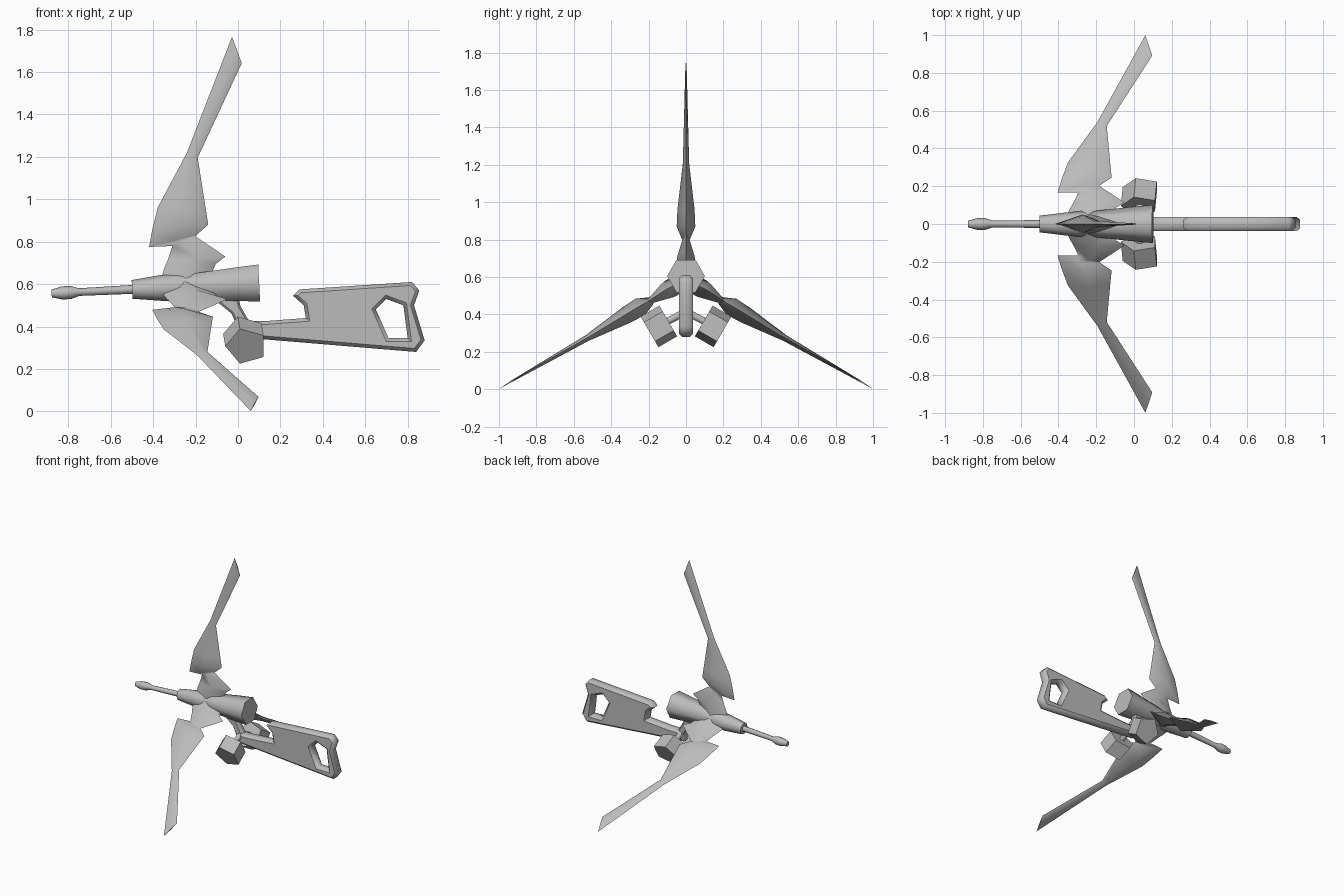
import bpy, bmesh, math
from mathutils import Matrix, Vector

cube = bpy.data.objects.get("Cube")
if cube:
    bpy.data.objects.remove(cube, do_unlink=True)

grey = bpy.data.materials.new("plain_grey")
grey.use_nodes = True
grey.diffuse_color = (0.5, 0.5, 0.5, 1)
grey.node_tree.nodes["Principled BSDF"].inputs["Base Color"].default_value = (0.5, 0.5, 0.5, 1)

# The main axis runs along x and rises slightly to the back
FRAME = Matrix.Translation((0, 0, 0.6)) @ Matrix.Rotation(-0.05, 4, 'Y')


def finish(name, mesh, angle=65):
    obj = bpy.data.objects.new(name, mesh)
    bpy.context.collection.objects.link(obj)
    mesh.materials.clear()
    mesh.materials.append(grey)
    bpy.ops.object.select_all(action='DESELECT')
    obj.select_set(True)
    bpy.context.view_layer.objects.active = obj
    bpy.ops.object.shade_smooth_by_angle(angle=math.radians(angle))
    return obj


def loft(name, rings, matrix=Matrix(), angle=65):
    """Skin a row of equal rings of points and cap both ends."""
    bm = bmesh.new()
    loops = [[bm.verts.new(matrix @ Vector(p)) for p in ring] for ring in rings]
    for a, b in zip(loops, loops[1:]):
        for i in range(len(a)):
            j = (i + 1) % len(a)
            bm.faces.new((a[i], a[j], b[j], b[i]))
    bm.faces.new(loops[0])
    bm.faces.new(loops[-1])
    bmesh.ops.recalc_face_normals(bm, faces=bm.faces)
    mesh = bpy.data.meshes.new(name)
    bm.to_mesh(mesh)
    bm.free()
    return finish(name, mesh, angle)


def lathe(name, profile, sides):
    """Body of revolution along the main axis, from (position, radius) pairs."""
    rings = [[(a, r * math.cos(k * math.tau / sides), r * math.sin(k * math.tau / sides))
              for k in range(sides)] for a, r in profile]
    return loft(name, rings, FRAME)


def plate(name, outlines, half, bevel):
    """Upright bevelled plate in the xz plane; later outlines are holes."""
    curve = bpy.data.curves.new(name, 'CURVE')
    curve.dimensions = '2D'
    curve.fill_mode = 'BOTH'
    curve.extrude = half - bevel
    curve.bevel_depth = bevel
    curve.bevel_resolution = 0
    curve.offset = -bevel
    for outline in outlines:
        spline = curve.splines.new('POLY')
        spline.points.add(len(outline) - 1)
        for point, (x, z) in zip(spline.points, outline):
            point.co = (x, z, 0, 1)
        spline.use_cyclic_u = True
    temp = bpy.data.objects.new(name + "_curve", curve)
    bpy.context.collection.objects.link(temp)
    graph = bpy.context.evaluated_depsgraph_get()
    mesh = bpy.data.meshes.new_from_object(temp.evaluated_get(graph))
    bpy.data.objects.remove(temp, do_unlink=True)
    mesh.transform(Matrix.Rotation(math.pi / 2, 4, 'X'))
    return finish(name, mesh, 50)


# Spike, collar and rear body on the main axis
lathe("front_spike", [(-0.88, 0.018), (-0.83, 0.031), (-0.79, 0.031), (-0.75, 0.018),
                      (-0.48, 0.021)], 8)
lathe("collar", [(-0.5, 0.044), (-0.37, 0.06), (-0.28, 0.068), (-0.1, 0.05)], 8)
lathe("rear_body", [(-0.25, 0.065), (0.0, 0.092), (0.1, 0.101)], 6)

# Three blades around the axis: front edge, back edge, half thickness
ARM = [((-0.37, 0.02), (-0.14, 0.02), 0.05),
       ((-0.34, 0.10), (-0.10, 0.10), 0.05),
       ((-0.325, 0.13), (-0.053, 0.133), 0.043),
       ((-0.30, 0.195), (-0.19, 0.235), 0.018),
       ((-0.41, 0.196), (-0.185, 0.24), 0.022),
       ((-0.39, 0.28), (-0.126, 0.287), 0.05),
       ((-0.36, 0.38), (-0.134, 0.36), 0.046),
       ((-0.21, 0.63), (-0.16, 0.605), 0.017),
       ((0.03, 1.166), (0.07, 1.04), 0.004)]
rings = []
for (fa, fr), (ba, br), t in ARM:
    ma, mr = (fa + ba) / 2, (fr + br) / 2
    rings.append([(fa, 0, fr), (ma, t, mr), (ba, 0, br), (ma, -t, mr)])
for name, turn in (("top_blade", 0), ("left_blade", -121), ("right_blade", 121)):
    loft(name, rings, FRAME @ Matrix.Rotation(math.radians(turn), 4, 'X'))

# Stock with a grip hole, and the strut joining it to the body
stock = [(0.0, 0.425), (0.12, 0.425), (0.32, 0.44), (0.31, 0.50), (0.26, 0.545),
         (0.29, 0.575), (0.82, 0.61), (0.855, 0.57), (0.83, 0.50), (0.88, 0.335),
         (0.84, 0.28), (0.12, 0.34), (0.0, 0.35)]
grip_hole = [(0.70, 0.53), (0.65, 0.48), (0.71, 0.345), (0.80, 0.345), (0.78, 0.50)]
plate("stock", [stock, grip_hole], 0.037, 0.016)
plate("strut", [[(-0.09, 0.56), (0.0, 0.56), (0.01, 0.50), (0.06, 0.41), (0.0, 0.39),
                 (-0.03, 0.46), (-0.09, 0.51)]], 0.027, 0.01)


def prism(name, start, end, radius, sides, angle):
    """Prism between two points, with its first corner towards -x."""
    axis = (end - start).normalized()
    u = Vector((1, 0, 0))
    v = axis.cross(u)
    corners = [math.pi + k * math.tau / sides for k in range(sides)]
    ring = [radius * (math.cos(c) * u + abs(1) * math.sin(c) * (v if v.z > 0 else -v))
            for c in corners]
    loft(name, [[p + start for p in ring], [p + end for p in ring]], angle=angle)


# Five-sided pods on both sides of the stock, each on a short arm
for side, s in (("left", 1), ("right", -1)):
    inner = Vector((0.03, s * 0.095, 0.365))
    outer = Vector((0.04, s * 0.195, 0.307))
    prism(side + "_pod", inner, outer, 0.1, 5, 40)
    prism(side + "_pod_arm", Vector((0.03, 0, 0.415)), inner, 0.022, 6, 65)
